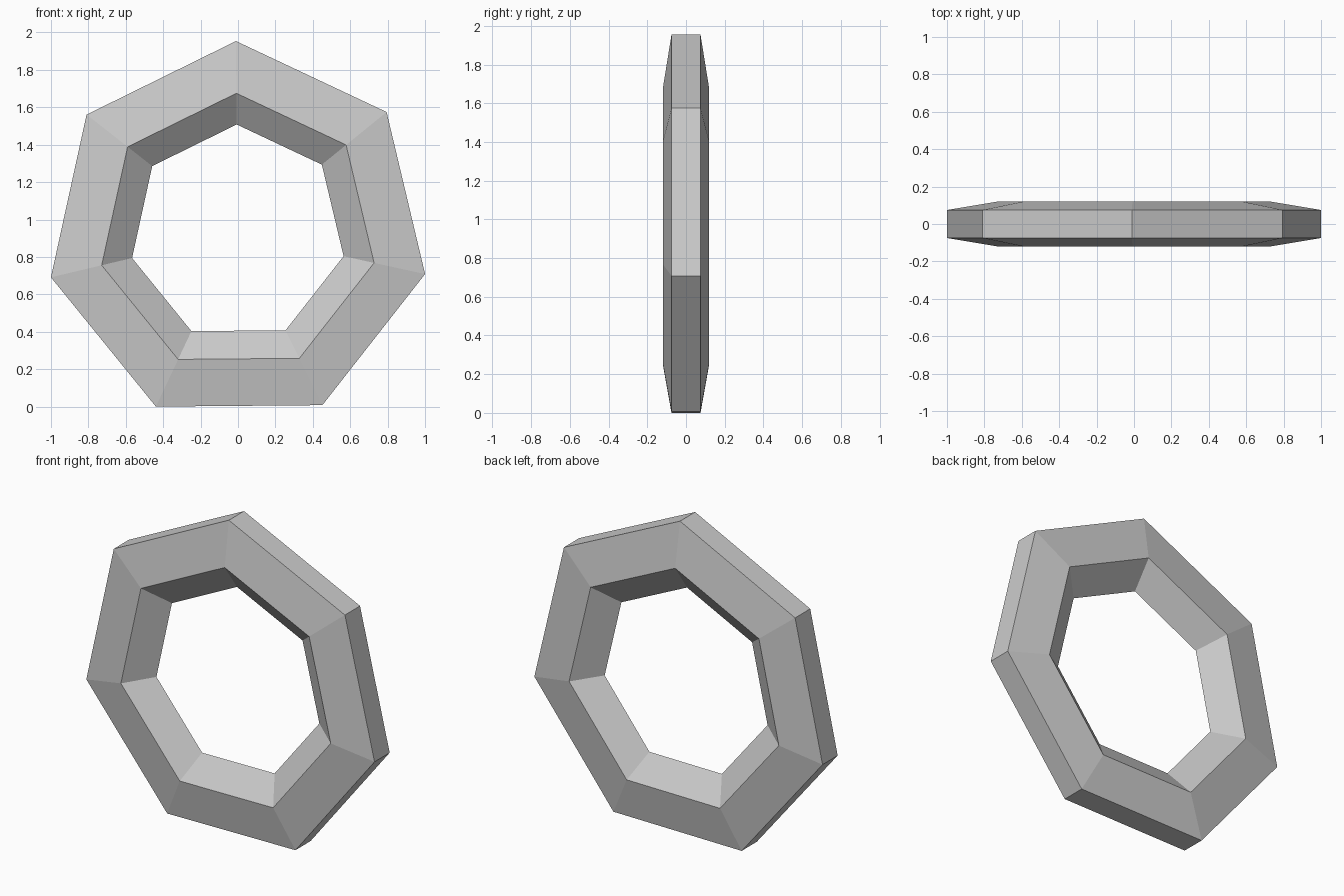
import bpy, bmesh
from math import sin, cos, radians, tau

if "Cube" in bpy.data.objects:
    bpy.data.objects.remove(bpy.data.objects["Cube"])

SIDES = 7
TILT = radians(0.5)          # slight lean of the ring
CENTER_X, CENTER_Z = -0.002, 0.928

# Ring cross-section as (radius, y): flat rim, sloped faces, inner crest
PROFILE = [(1.026, -0.075), (0.747, -0.12), (0.58, 0.0),
           (0.747, 0.12), (1.026, 0.075)]

bm = bmesh.new()

# One cross-section at each corner of the heptagon
rings = []
for i in range(SIDES):
    a = i * tau / SIDES - TILT
    rings.append([bm.verts.new((CENTER_X + r * sin(a), y, CENTER_Z + r * cos(a)))
                  for r, y in PROFILE])

# Bridge neighbouring cross-sections
n = len(PROFILE)
for i in range(SIDES):
    p, q = rings[i], rings[(i + 1) % SIDES]
    for j in range(n):
        k = (j + 1) % n
        bm.faces.new((p[j], p[k], q[k], q[j]))
bmesh.ops.recalc_face_normals(bm, faces=bm.faces)

mesh = bpy.data.meshes.new("heptagonal_ring")
bm.to_mesh(mesh)
bm.free()
bpy.context.collection.objects.link(bpy.data.objects.new("heptagonal_ring", mesh))
